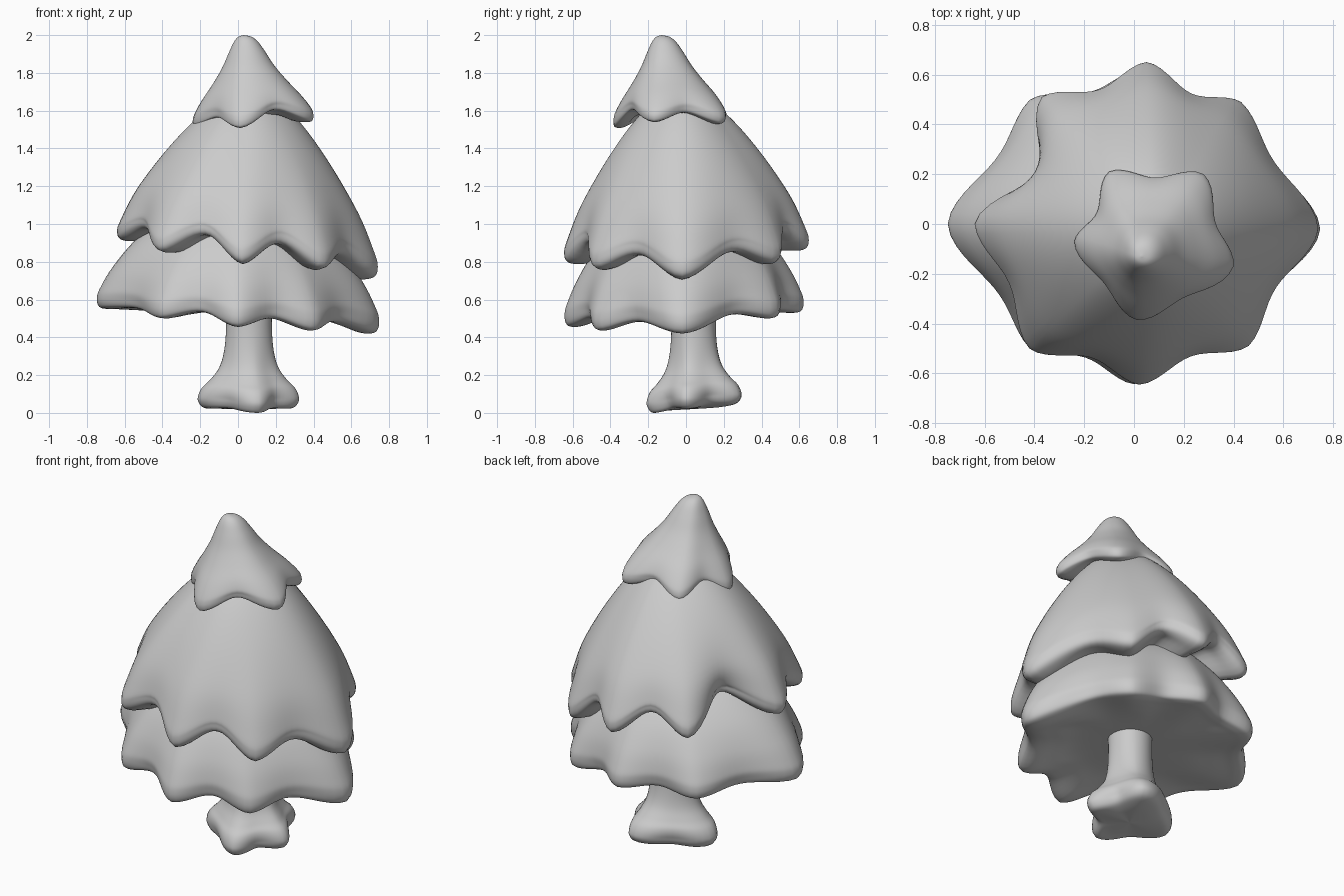
import bpy, bmesh, math

if "Cube" in bpy.data.objects:
    bpy.data.objects.remove(bpy.data.objects["Cube"])


def catmull(pts, n=5):
    """Smooth curve through the profile points."""
    out = []
    for i in range(len(pts) - 1):
        a, b = pts[max(i - 1, 0)], pts[i]
        c, d = pts[i + 1], pts[min(i + 2, len(pts) - 1)]
        for s in range(n):
            t = s / n
            out.append(tuple(
                0.5 * (2 * q + (r - p) * t + (2 * p - 5 * q + 4 * r - s4) * t * t
                       + (3 * q - p - 3 * r + s4) * t ** 3)
                for p, q, r, s4 in zip(a, b, c, d)))
    out.append(pts[-1])
    return out


def lerp(a, b, t):
    return a + (b - a) * t


def lobed_skirt(name, apex, centre, tips, profile, under_z, dip, rise, power, cols=14):
    """Loft from an apex to a lobed rim, then close underneath.
    tips: (x, y, z[, dip, rise]) counter-clockwise.
    profile: (radius fraction, drop fraction, blend to underside)."""
    polar = []
    for t in tips:
        dx, dy = t[0] - centre[0], t[1] - centre[1]
        polar.append((math.atan2(dy, dx), math.hypot(dx, dy), t[2],
                      t[3] if len(t) > 3 else dip, t[4] if len(t) > 4 else rise))
    rim = []
    for i, p in enumerate(polar):
        q = polar[(i + 1) % len(polar)]
        span = (q[0] - p[0]) % (2 * math.pi)
        for c in range(cols):
            u = c / cols
            s = u * u * (3 - 2 * u)
            wave = abs(math.sin(math.pi * u)) ** 1.6
            r, z = lerp(p[1], q[1], s), lerp(p[2], q[2], s)
            d, h = p[3], p[4]
            rim.append((p[0] + span * u,
                        r * (1 - 0.5 * dip), r * (1 - d * wave),
                        z + 0.5 * rise, z + h * wave))
    bm = bmesh.new()
    rings = []
    for r, h, k in catmull(profile):
        w = min(max(h / 0.93, 0), 1) ** power
        ring = []
        for ang, r0, r1, z0, z1 in rim:
            er, ez = lerp(r0, r1, w), lerp(z0, z1, w)
            x = lerp(apex[0], centre[0] + er * math.cos(ang), r)
            y = lerp(apex[1], centre[1] + er * math.sin(ang), r)
            z = lerp(lerp(apex[2], ez, h), under_z, k)
            ring.append(bm.verts.new((x, y, z)))
        rings.append(ring)
    n = len(rim)
    for a, b in zip(rings, rings[1:]):
        for j in range(n):
            bm.faces.new((a[j], b[j], b[(j + 1) % n], a[(j + 1) % n]))
    bmesh.ops.remove_doubles(bm, verts=bm.verts, dist=0.0005)
    bmesh.ops.recalc_face_normals(bm, faces=bm.faces)
    for f in bm.faces:
        f.smooth = True
    mesh = bpy.data.meshes.new(name)
    bm.to_mesh(mesh)
    bm.free()
    ob = bpy.data.objects.new(name, mesh)
    bpy.context.collection.objects.link(ob)
    return ob


# thick rounded rims: upper tiers tuck into the tier below, the lowest has a flat base
TUCK = [(0.985, 0.98, 0), (0.93, 1, 0), (0.82, 1, 0.0), (0.68, 1, 0.25)]
BASE = [(0.98, 0.98, 0), (0.92, 1, 0), (0.83, 1, 0.1), (0.68, 1, 0.5),
        (0.45, 1, 0.95), (0, 1, 1)]

# top foliage tier, five points, leaning forward
lobed_skirt("top_foliage", (0.03, -0.13, 2.0), (0.07, -0.09),
            [(0.40, -0.17, 1.54), (0.28, 0.20, 1.53), (-0.10, 0.21, 1.52),
             (-0.24, -0.07, 1.51), (0.01, -0.385, 1.51, 0.25, 0.08)],
            [(0, 0, 0), (0.12, 0.02, 0), (0.22, 0.08, 0), (0.33, 0.2, 0),
             (0.47, 0.37, 0), (0.65, 0.54, 0), (0.85, 0.71, 0),
             (0.97, 0.84, 0), (1, 0.91, 0)] + TUCK + [(0.5, 1, 1), (0, 1, 1)],
            1.58, 0.22, 0.055, 2)

# middle foliage tier, eight points
lobed_skirt("middle_foliage", (0.07, -0.03, 1.69), (0.05, 0.0),
            [(0.74, -0.02, 0.71, 0.13, 0.1), (0.43, 0.49, 0.79), (0.05, 0.65, 0.86),
             (-0.37, 0.51, 0.88, 0.31, 0.15), (-0.64, 0.0, 0.91, 0.13, 0.09),
             (-0.42, -0.50, 0.85), (0.02, -0.645, 0.79), (0.46, -0.49, 0.76, 0.13, 0.1)],
            [(0, 0, 0), (0.2, 0.03, 0), (0.42, 0.17, 0), (0.66, 0.4, 0),
             (0.88, 0.67, 0), (0.985, 0.87, 0), (1, 0.935, 0)] + TUCK + [(0.5, 1, 1), (0, 1, 1)],
            0.88, 0.13, 0.12, 2.5)

# bottom foliage tier, eight points
lobed_skirt("bottom_foliage", (0.0, -0.02, 1.16), (0.0, -0.01),
            [(0.75, -0.02, 0.42), (0.43, 0.48, 0.50, 0.13, 0.025),
             (0.03, 0.625, 0.53, 0.13, 0.025), (-0.42, 0.50, 0.53, 0.13, 0.025),
             (-0.75, 0.0, 0.55, 0.13, 0.025), (-0.42, -0.50, 0.50),
             (0.0, -0.645, 0.455), (0.42, -0.48, 0.435)],
            [(0, 0, 0), (0.2, 0.02, 0), (0.4, 0.09, 0), (0.6, 0.24, 0),
             (0.79, 0.45, 0), (0.92, 0.66, 0), (0.985, 0.82, 0),
             (1, 0.9, 0)] + BASE,
            0.535, 0.13, 0.055, 2)

# trunk with flared root lobes
lobed_skirt("trunk", (0.06, 0.035, 0.7), (0.06, 0.03),
            [(0.325, 0.0, 0.025), (0.17, 0.29, 0.045), (-0.215, 0.03, 0.025),
             (0.11, -0.21, 0.0)],
            [(0, 0, 0), (0.5, 0.01, 0), (0.52, 0.15, 0), (0.52, 0.4, 0),
             (0.56, 0.57, 0), (0.65, 0.69, 0), (0.81, 0.78, 0), (0.95, 0.84, 0),
             (1, 0.9, 0), (0.97, 0.96, 0), (0.85, 1, 0), (0.55, 1, 0.6), (0, 1, 1)],
            0.02, 0.28, 0.012, 4)
